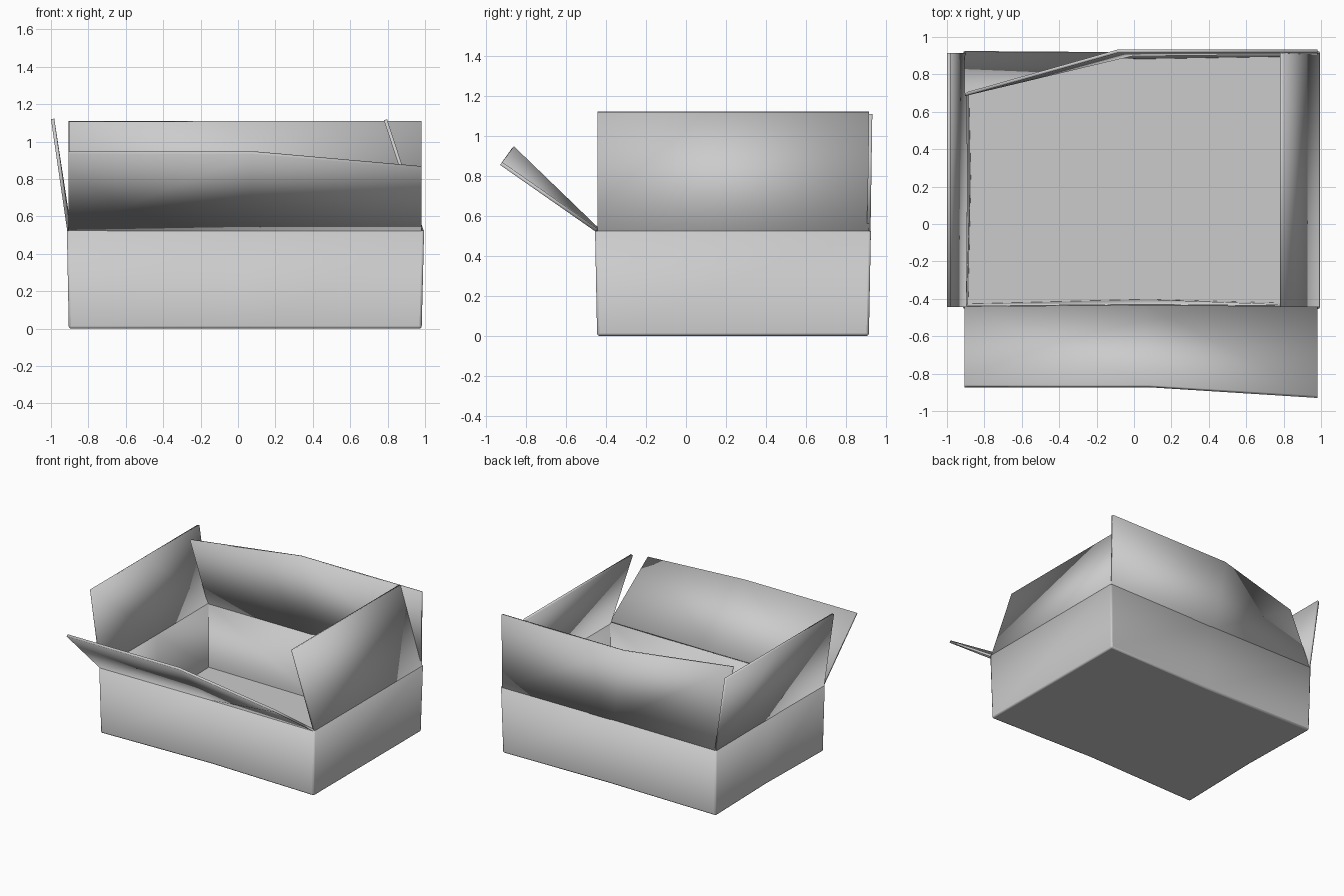
import bpy

if "Cube" in bpy.data.objects:
    bpy.data.objects.remove(bpy.data.objects["Cube"])

THICK = 0.018
HINGE = 0.525


def make_sheet(name, verts, faces, bevel=0.0):
    """Card sheet: the given outer surface, thickened inwards."""
    mesh = bpy.data.meshes.new(name)
    mesh.from_pydata(verts, [], faces)
    obj = bpy.data.objects.new(name, mesh)
    bpy.context.collection.objects.link(obj)
    if bevel:
        b = obj.modifiers.new("fold", "BEVEL")
        b.width, b.segments, b.limit_method = bevel, 2, "ANGLE"
    s = obj.modifiers.new("card", "SOLIDIFY")
    s.thickness, s.offset, s.use_even_offset = THICK, -1, True
    bpy.ops.object.select_all(action="DESELECT")
    obj.select_set(True)
    bpy.context.view_layer.objects.active = obj
    bpy.ops.object.shade_smooth_by_angle()
    return obj


def make_flap(name, hinge, tip):
    """Flap strip between a hinge line and a tip line, listed anticlockwise."""
    n = len(hinge)
    faces = [(i, i + 1, n + i + 1, n + i) for i in range(n - 1)]
    return make_sheet(name, hinge + tip, faces)


# Open tray: slightly bowed walls round a floor, anticlockwise from front left
base = [(-0.905, -0.445), (0.06, -0.42), (0.982, -0.445), (0.982, 0.915),
        (0.06, 0.9), (-0.905, 0.915), (-0.89, 0.25)]
rim = [(-0.915, -0.455), (0.06, -0.445), (0.995, -0.455), (0.995, 0.925),
       (0.06, 0.918), (-0.915, 0.925), (-0.908, 0.25)]
n = len(base)
verts = [(x, y, 0) for x, y in base] + [(x, y, HINGE) for x, y in rim]
faces = [(i, (i + 1) % n, n + (i + 1) % n, n + i) for i in range(n)]
faces.append(tuple(reversed(range(n))))
make_sheet("box_tray", verts, faces, bevel=0.012)

# Four open flaps; front and back are bent part way along
H = HINGE - 0.003
make_flap("front_flap",
          [(-0.905, -0.453, H), (0.06, -0.445, H), (0.98, -0.453, H)],
          [(-0.905, -0.873, 0.935), (0.08, -0.873, 0.935), (0.98, -0.93, 0.855)])
make_flap("back_flap",
          [(0.98, 0.923, H), (0.0, 0.918, H), (-0.905, 0.923, H)],
          [(0.98, 0.932, 1.11), (-0.09, 0.932, 1.11), (-0.905, 0.702, 1.11)])
make_flap("left_flap",
          [(-0.913, 0.915, H), (-0.908, 0.25, H), (-0.913, -0.443, H)],
          [(-1.0, 0.915, 1.12), (-1.0, 0.25, 1.12), (-1.0, -0.443, 1.12)])
make_flap("right_flap",
          [(0.993, -0.443, H), (0.993, 0.915, H)],
          [(0.797, -0.443, 1.12), (0.797, 0.915, 1.12)])
